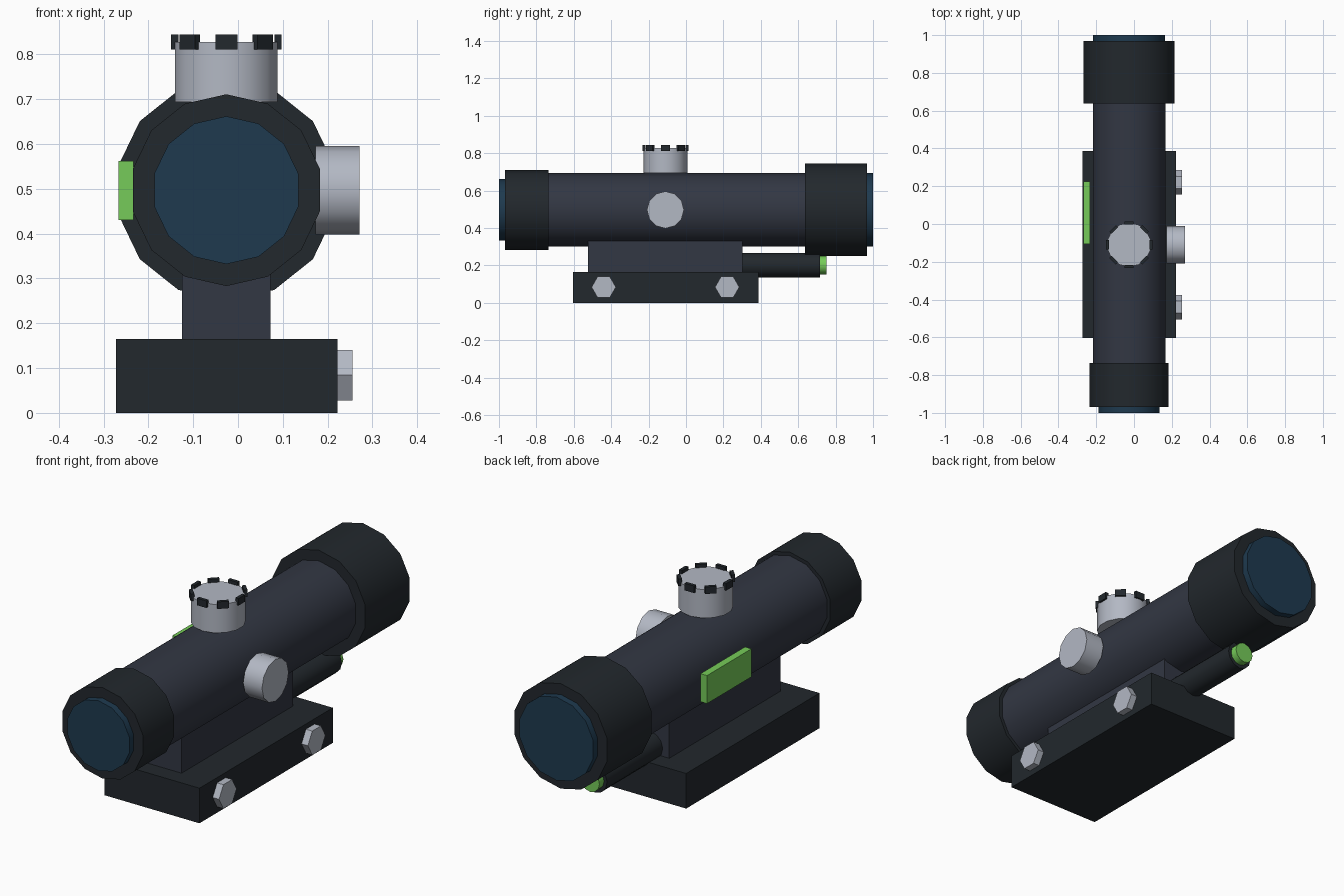
import bpy, bmesh, math
from mathutils import Matrix

if "Cube" in bpy.data.objects:
    bpy.data.objects.remove(bpy.data.objects["Cube"])


def material(name, rgb):
    m = bpy.data.materials.new(name)
    m.diffuse_color = (*rgb, 1)
    m.use_nodes = True
    m.node_tree.nodes["Principled BSDF"].inputs["Base Color"].default_value = m.diffuse_color
    return m


BLACK = material("black_polymer", (0.016, 0.021, 0.026))
TUBE = material("gunmetal", (0.032, 0.038, 0.056))
STEEL = material("steel", (0.45, 0.48, 0.55))
GLASS = material("glass", (0.013, 0.042, 0.078))
GREEN = material("green", (0.18, 0.60, 0.10))

CX, CZ = -0.026, 0.497          # optical axis
TY = -0.11                      # turret position along the tube
ROT = {'X': Matrix.Rotation(math.pi / 2, 4, 'Y'),
       'Y': Matrix.Rotation(math.pi / 2, 4, 'X'),
       'Z': Matrix.Identity(4)}


def finish(name, bm, mat):
    bmesh.ops.recalc_face_normals(bm, faces=bm.faces)
    me = bpy.data.meshes.new(name)
    bm.to_mesh(me)
    bm.free()
    me.materials.append(mat)
    ob = bpy.data.objects.new(name, me)
    bpy.context.collection.objects.link(ob)
    return ob


def cyl(name, axis, a, b, centre, r, sides, mat):
    """Cylinder along axis from a to b; centre gives the other two coordinates."""
    loc = list(centre)
    loc.insert('XYZ'.index(axis), (a + b) / 2)
    bm = bmesh.new()
    bmesh.ops.create_cone(bm, cap_ends=True, segments=sides, radius1=r, radius2=r,
                          depth=b - a, matrix=Matrix.Translation(loc) @ ROT[axis])
    ob = finish(name, bm, mat)
    if sides > 8:
        bpy.ops.object.select_all(action='DESELECT')
        bpy.context.view_layer.objects.active = ob
        ob.select_set(True)
        bpy.ops.object.shade_smooth_by_angle(angle=math.radians(35))
    return ob


def add_box(bm, lo, hi, pre=Matrix.Identity(4)):
    mid = [(p + q) / 2 for p, q in zip(lo, hi)]
    size = [q - p for p, q in zip(lo, hi)]
    bmesh.ops.create_cube(bm, size=1, matrix=pre @ Matrix.Translation(mid)
                          @ Matrix.Diagonal((*size, 1)))


def box(name, lo, hi, mat):
    bm = bmesh.new()
    add_box(bm, lo, hi)
    return finish(name, bm, mat)


# optical tube, end bells and lenses
axis = (CX, CZ)
cyl("main_tube", 'Y', -0.80, 0.80, axis, 0.197, 14, TUBE)
cyl("eyepiece_bell", 'Y', -0.968, -0.735, axis, 0.214, 14, BLACK)
cyl("objective_bell", 'Y', 0.637, 0.968, axis, 0.247, 14, BLACK)
cyl("eyepiece_lens", 'Y', -1.0, -0.93, axis, 0.165, 14, GLASS)
cyl("objective_lens", 'Y', 0.93, 1.0, axis, 0.196, 14, GLASS)

# adjustment turrets
cyl("top_turret", 'Z', 0.694, 0.828, (CX, TY), 0.117, 14, STEEL)
cyl("side_turret", 'X', 0.173, 0.271, (TY, CZ), 0.099, 12, STEEL)

# grip teeth around the top turret
bm = bmesh.new()
for i in range(8):
    pre = Matrix.Translation((CX, TY, 0)) @ Matrix.Rotation(i * math.tau / 8, 4, 'Z')
    add_box(bm, (0.107, -0.0245, 0.811), (0.123, 0.0245, 0.844), pre)
finish("turret_grip_teeth", bm, BLACK)

# mount
box("mount_base", (-0.272, -0.603, 0), (0.222, 0.387, 0.165), BLACK)
box("mount_riser", (-0.125, -0.523, 0.165), (0.073, 0.303, 0.33), TUBE)
for i, y in enumerate((-0.44, 0.22)):
    cyl(f"mount_bolt_{i + 1}", 'X', 0.215, 0.255, (y, 0.084), 0.065, 6, STEEL)

# light under the objective and side panel
cyl("light_body", 'Y', 0.22, 0.716, (CX, 0.201), 0.065, 12, BLACK)
cyl("light_lens", 'Y', 0.70, 0.75, (CX, 0.201), 0.049, 12, GREEN)
box("side_panel", (-0.267, -0.105, 0.43), (-0.233, 0.225, 0.562), GREEN)
